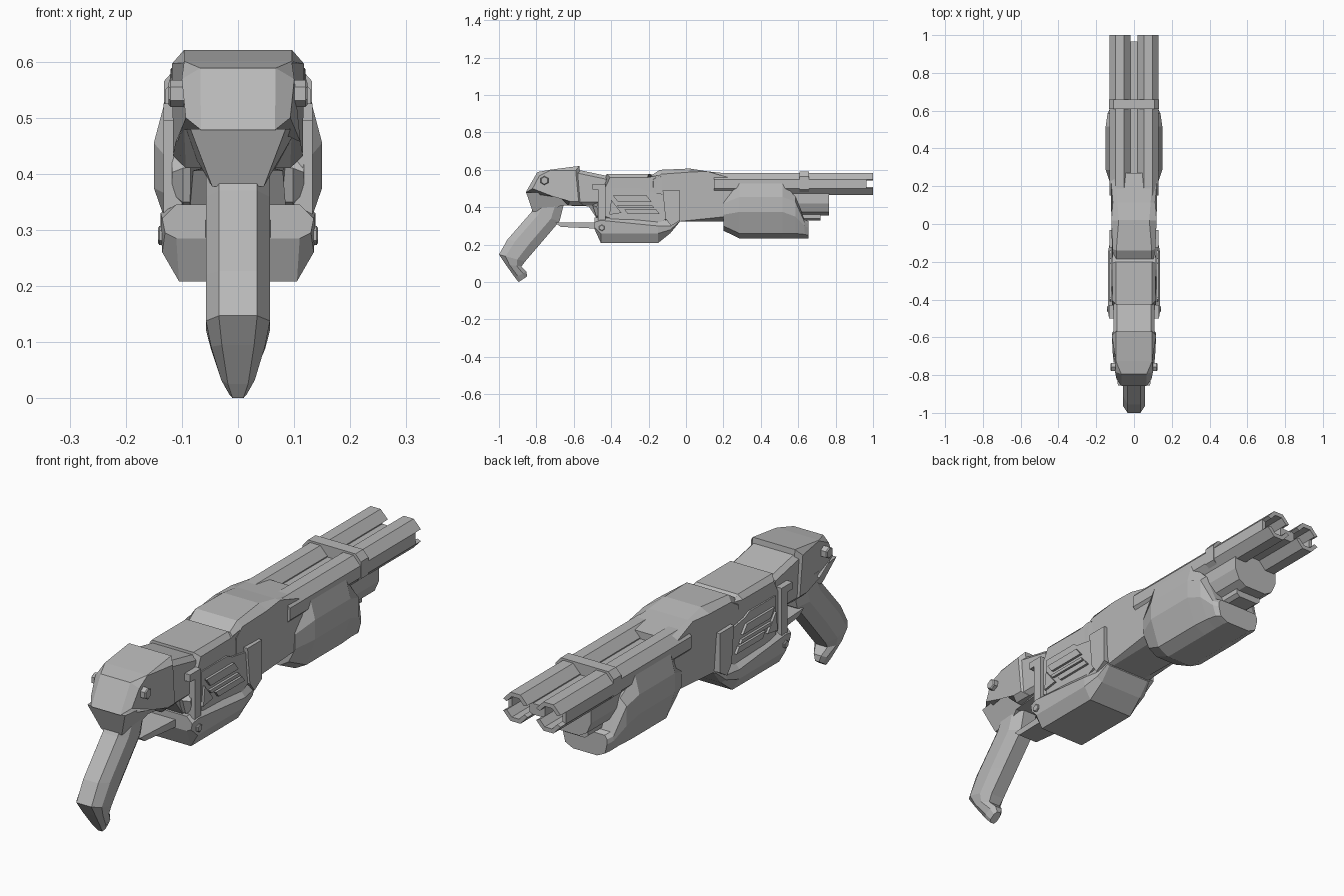
import bpy, bmesh, math

if "Cube" in bpy.data.objects:
    bpy.data.objects.remove(bpy.data.objects["Cube"])

grey = bpy.data.materials.new("gunmetal_grey")
grey.diffuse_color = (0.48, 0.48, 0.48, 1)
grey.use_nodes = True
grey.node_tree.nodes["Principled BSDF"].inputs["Base Color"].default_value = grey.diffuse_color


def solid(name, groups, chamfer=0):
    """Skin each group of rings into a closed solid; chamfer the two end caps."""
    bm = bmesh.new()
    caps = []
    for rings in groups:
        vs = [[bm.verts.new(p) for p in r] for r in rings]
        n = len(vs[0])
        for a, b in zip(vs, vs[1:]):
            for i in range(n):
                j = (i + 1) % n
                bm.faces.new((a[i], a[j], b[j], b[i]))
        caps += [bm.faces.new(vs[0][::-1]), bm.faces.new(vs[-1])]
    if chamfer:
        edges = list({e for f in caps for e in f.edges})
        bmesh.ops.bevel(bm, geom=edges, offset=chamfer, segments=1,
                        affect='EDGES', clamp_overlap=True)
    return finish(name, bm)


def finish(name, bm):
    bmesh.ops.recalc_face_normals(bm, faces=bm.faces)
    me = bpy.data.meshes.new(name)
    bm.to_mesh(me)
    bm.free()
    me.materials.append(grey)
    ob = bpy.data.objects.new(name, me)
    bpy.context.collection.objects.link(ob)
    return ob


def loft(name, sections):
    """Sections along y; each is a right-hand half outline, mirrored in x."""
    solid(name, [[[(x, y, z) for x, z in h] + [(-x, y, z) for x, z in h[::-1]]
                  for y, h in sections]])


def prism(name, outline, chamfer=0.02):
    """Side outline of (y, z, half width), spanning both sides."""
    solid(name, [[[(s * w, y, z) for y, z, w in outline] for s in (-1, 1)]], chamfer)


def plates(name, outline, x0, x1, chamfer=0):
    """Side outline of (y, z) as a plate on the left and on the right."""
    solid(name, [[[(s * x, y, z) for y, z in outline] for x in (x0, x1)]
                 for s in (-1, 1)], chamfer)


# Curved grip: back point, front point, half width
grip = [((-.79, .43), (-.65, .43), .057), ((-.83, .37), (-.676, .325), .057),
        ((-.955, .227), (-.783, .20), .057), ((-1.0, .147), (-.86, .11), .057),
        ((-.965, .095), (-.88, .083), .048), ((-.915, .025), (-.853, .055), .03),
        ((-.895, .0), (-.85, .03), .016)]
rings = []
for b, f, w in grip:
    half = [(0, .6), (.25, 1), (.7, 1), (1, .55)]
    pts = [(w * k, b[0] + (f[0] - b[0]) * t, b[1] + (f[1] - b[1]) * t) for t, k in half]
    rings.append(pts + [(-x, y, z) for x, y, z in pts[::-1]])
solid("grip", [rings])

# Rear head, its tapered underside and the neck behind the receiver
prism("rear_head", [(-.858, .478, .088), (-.795, .588, .09), (-.73, .60, .118),
                    (-.57, .621, .118), (-.55, .41, .115), (-.63, .41, .115),
                    (-.70, .478, .118)], .022)
prism("head_underside", [(-.855, .48, .085), (-.82, .377, .046), (-.72, .377, .046),
                         (-.67, .41, .06), (-.52, .405, .08), (-.48, .345, .085),
                         (-.42, .33, .085), (-.42, .48, .105), (-.70, .48, .105)], 0)
prism("neck", [(-.60, .605, .108), (-.41, .565, .108), (-.41, .41, .108),
               (-.60, .41, .108)], .018)

# Receiver and swelling front body
prism("receiver", [(-.425, .579, .115), (-.20, .579, .115), (-.16, .55, .112),
                   (-.03, .55, .11), (-.03, .325, .11), (-.42, .325, .118),
                   (-.48, .35, .118), (-.50, .41, .118), (-.43, .46, .118)])
prism("front_body", [(-.20, .56, .115), (-.14, .60, .118), (.02, .607, .105),
                     (.115, .592, .112), (.27, .575, .125), (.27, .40, .125),
                     (.21, .325, .11), (-.03, .325, .105), (-.19, .33, .112)], .024)

# Lower housing and guard bar
loft("lower_housing", [
    (-.49, [(.11, .285), (.13, .295), (.135, .32), (.11, .345)]),
    (-.455, [(.105, .208), (.135, .26), (.138, .33), (.11, .345)]),
    (-.15, [(.105, .208), (.135, .26), (.138, .30), (.11, .335)]),
    (-.083, [(.10, .262), (.125, .28), (.125, .30), (.11, .33)]),
    (-.035, [(.10, .32), (.11, .323), (.11, .33), (.10, .335)])])
prism("guard_bar", [(-.70, .318, .045), (-.46, .318, .06), (-.46, .285, .06),
                    (-.67, .295, .045)], 0)

# Pump fore-end
main = [(.06, .233), (.11, .26), (.15, .375), (.15, .455), (.13, .53)]
loft("pump", [
    (.20, [(.05, .275), (.09, .30), (.12, .36), (.12, .42), (.10, .44)]),
    (.286, main), (.516, main),
    (.585, [(.06, .233), (.105, .26), (.14, .35), (.14, .43), (.11, .457)]),
    (.634, [(.06, .233), (.10, .255), (.115, .30), (.115, .32), (.10, .334)]),
    (.655, [(.055, .233), (.09, .25), (.10, .29), (.10, .31), (.09, .325)])])
block = [(.05, .355), (.085, .375), (.105, .42), (.105, .50), (.09, .525)]
loft("barrel_block", [(.25, block), (.765, block)])
lug = [(.045, .328), (.06, .34), (.06, .37)]
loft("block_lug", [(.30, lug), (.72, lug)])


# Twin hollow octagonal barrels with notched muzzles
def barrel(name, cx, cz=.525):
    bm = bmesh.new()

    def ring(r, y):
        k = r / math.cos(math.pi / 8)
        return [bm.verts.new((cx + .94 * k * math.cos(a), y, cz + k * math.sin(a)))
                for a in [math.pi * (2 * i - 1) / 8 for i in range(8)]]
    o0, o1, o2 = ring(.059, .15), ring(.059, .965), ring(.059, 1.0)
    i2, i1, i0 = ring(.042, 1.0), ring(.042, .965), ring(.042, .80)
    for i in range(8):
        j = (i + 1) % 8
        pairs = [(o0, o1), (i1, i0)]
        if i in (0, 4):     # notch floor and walls
            pairs.append((o1, i1))
            for k in (i, j):
                bm.faces.new((o1[k], o2[k], i2[k], i1[k]))
        else:
            pairs += [(o1, o2), (o2, i2), (i2, i1)]
        for a, b in pairs:
            bm.faces.new((a[i], a[j], b[j], b[i]))
    bm.faces.new(o0)
    bm.faces.new(i0)
    finish(name, bm)


barrel("barrel_right", .075)
barrel("barrel_left", -.075)
rib = [(.032, .50), (.032, .545)]
loft("barrel_rib", [(.15, rib), (.965, rib)])
band = [(.08, .46), (.132, .495), (.132, .565), (.108, .592)]
loft("barrel_band", [(.608, band), (.658, band)])

# Raised side panels, rear straps and louvres
plates("side_panel", [(-.41, .50), (-.24, .50), (-.21, .485), (-.12, .47), (-.10, .34),
                      (-.14, .32), (-.17, .30), (-.30, .315), (-.41, .34)], .10, .121)
plates("front_side_plate", [(-.125, .49), (-.032, .49), (-.032, .33), (-.08, .30),
                            (-.11, .34)], .09, .131)
plates("rear_strap", [(-.50, .525), (-.43, .525), (-.43, .31), (-.47, .30),
                      (-.47, .495), (-.50, .495)], .10, .133)
for n, (y, z, length) in enumerate([(-.39, .462, .18), (-.37, .41, .19), (-.33, .388, .17)]):
    h = .034 if n < 1 else .014 if n == 1 else .024
    plates("louvre_%d" % (n + 1), [(y, z), (y + length, z), (y + length + h * .8, z - h),
                                   (y + h * .8, z - h)], .11, .131)
plates("louvre_wedge", [(-.40, .44), (-.345, .37), (-.41, .36)], .11, .13)


# Hexagonal pins
def hexagon(y, z, r):
    return [(y + r * math.sin(k * math.pi / 3), z + r * math.cos(k * math.pi / 3))
            for k in range(6)]


plates("head_pin", hexagon(-.757, .543, .024), .085, .124, .004)
plates("housing_pin", hexagon(-.45, .29, .017), .12, .143, .003)
